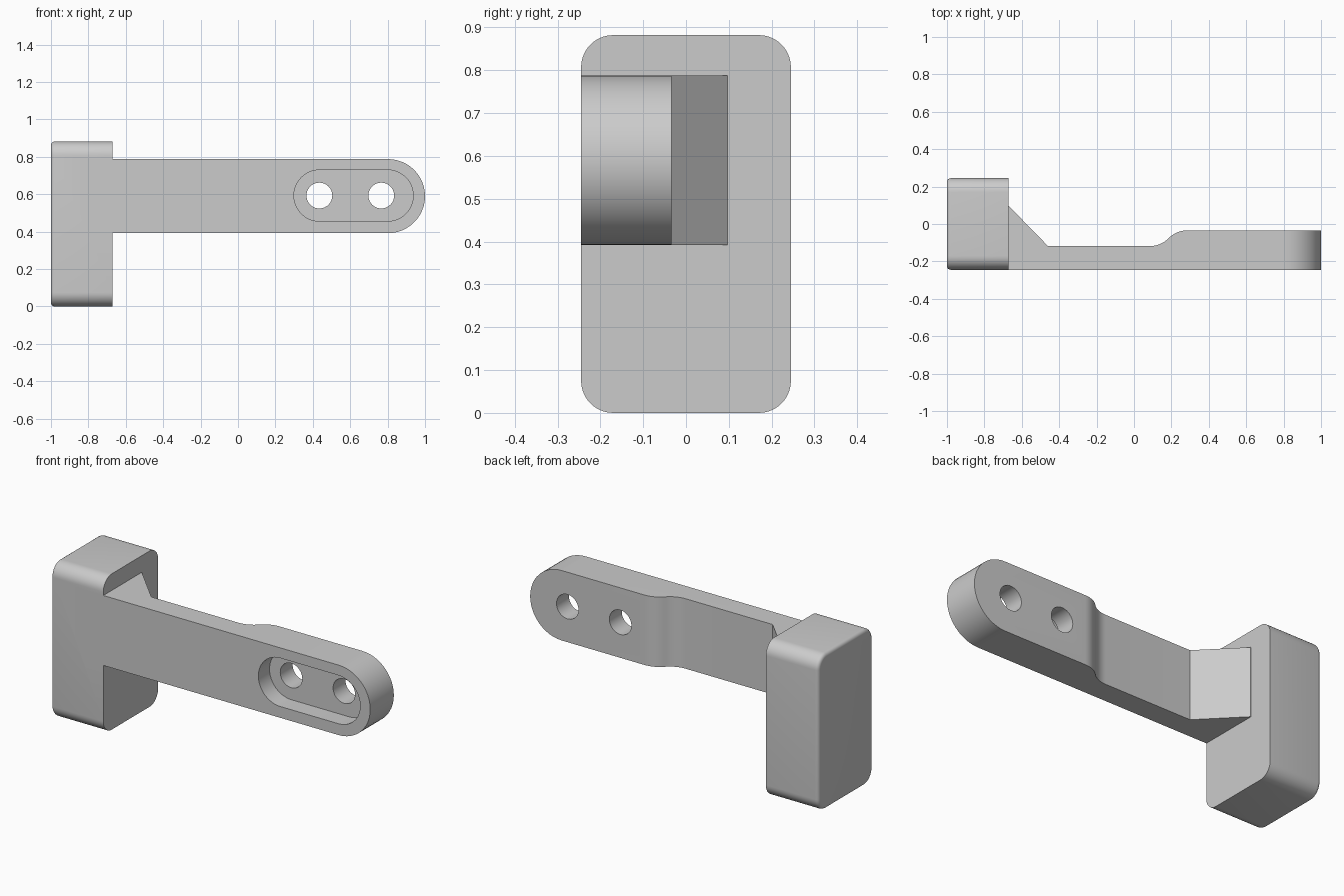
import bpy, bmesh
from math import pi, sin, cos, atan

if "Cube" in bpy.data.objects:
    bpy.data.objects.remove(bpy.data.objects["Cube"], do_unlink=True)

grey = bpy.data.materials.new("plain grey")
grey.use_nodes = True
grey.diffuse_color = (0.6, 0.6, 0.6, 1)
grey.node_tree.nodes["Principled BSDF"].inputs["Base Color"].default_value = (0.6, 0.6, 0.6, 1)


def arc(cx, cy, r, a0, a1, n):
    return [(cx + r * cos(a0 + (a1 - a0) * i / n), cy + r * sin(a0 + (a1 - a0) * i / n))
            for i in range(n + 1)]


def prism(name, pts, place, lo, hi):
    """Extrude a 2D outline from lo to hi; place maps (u, v, depth) to xyz."""
    bm = bmesh.new()
    bottom, top = ([bm.verts.new(place(u, v, d)) for u, v in pts] for d in (lo, hi))
    bm.faces.new(bottom)
    bm.faces.new(top)
    for i in range(len(pts)):
        j = (i + 1) % len(pts)
        bm.faces.new((bottom[i], bottom[j], top[j], top[i]))
    bmesh.ops.recalc_face_normals(bm, faces=bm.faces[:])
    mesh = bpy.data.meshes.new(name)
    bm.to_mesh(mesh)
    bm.free()
    mesh.materials.append(grey)
    obj = bpy.data.objects.new(name, mesh)
    bpy.context.collection.objects.link(obj)
    return obj


def combine(obj, other, operation):
    """Apply a boolean and discard the helper solid."""
    bpy.context.view_layer.objects.active = obj
    mod = obj.modifiers.new(operation, 'BOOLEAN')
    mod.operation, mod.object, mod.solver = operation, other, 'EXACT'
    bpy.ops.object.modifier_apply(modifier=mod.name)
    bpy.data.objects.remove(other, do_unlink=True)


def along_x(u, v, d): return (d, u, v)
def along_y(u, v, d): return (u, d, v)
def along_z(u, v, d): return (u, v, d)


def pill(x0, x1, z, r):
    return arc(x0, z, r, pi / 2, 1.5 * pi, 24) + arc(x1, z, r, -pi / 2, pi / 2, 24)


FRONT, MID = -0.245, 0.59

# Arm: side profile with a gusset by the block and an S-shaped step to the thick end
thin, thick, x0, x1 = -0.118, -0.034, 0.085, 0.285
half = (x1 - x0) / 2
theta = 2 * atan((thick - thin) / (x1 - x0))
R = half / sin(theta)
profile = [(-0.8, FRONT), (1.1, FRONT), (1.1, thick)]
profile += arc(x1, thick - R, R, pi / 2, pi / 2 + theta, 8)
profile += arc(x0, thin + R, R, theta - pi / 2, -pi / 2, 8)[1:]
profile += [(-0.46, thin), (-0.67, 0.097), (-0.8, 0.097)]
arm = prism("bracket_arm", profile, along_z, 0.392, 0.788)

# Rounded tip, recessed slot and two bolt holes
combine(arm, prism("tip_outline", pill(-1.0, 0.802, MID, 0.198), along_y, -0.5, 0.5), 'INTERSECT')
combine(arm, prism("slot_cutter", pill(0.436, 0.80, 0.593, 0.137), along_y, -0.5, FRONT + 0.1), 'DIFFERENCE')
for x in (0.435, 0.766):
    hole = arc(x, MID + 0.003, 0.069, 0, 2 * pi, 40)[:-1]
    combine(arm, prism("hole_cutter", hole, along_y, -0.5, 0.5), 'DIFFERENCE')

# Block: rounded outline, with a small round on the rim of its outer face
r, top = 0.075, 0.882
outline = []
for i, (y, z) in enumerate([(-FRONT - r, top - r), (FRONT + r, top - r), (FRONT + r, r), (-FRONT - r, r)]):
    outline += arc(y, z, r, i * pi / 2, (i + 1) * pi / 2, 10)
block = prism("mounting_block", outline, along_x, -1.0, -0.672)
bm = bmesh.new()
bm.from_mesh(block.data)
rim = [e for e in bm.edges if all(v.co.x < -0.99 for v in e.verts)]
bmesh.ops.bevel(bm, geom=rim, offset=0.02, segments=4, profile=0.5, affect='EDGES')
bm.to_mesh(block.data)
bm.free()

# Join into one solid bracket
combine(block, arm, 'UNION')
block.name = "bracket"
bpy.ops.object.select_all(action='DESELECT')
block.select_set(True)
bpy.context.view_layer.objects.active = block
bpy.ops.object.shade_smooth_by_angle(angle=pi / 6)
